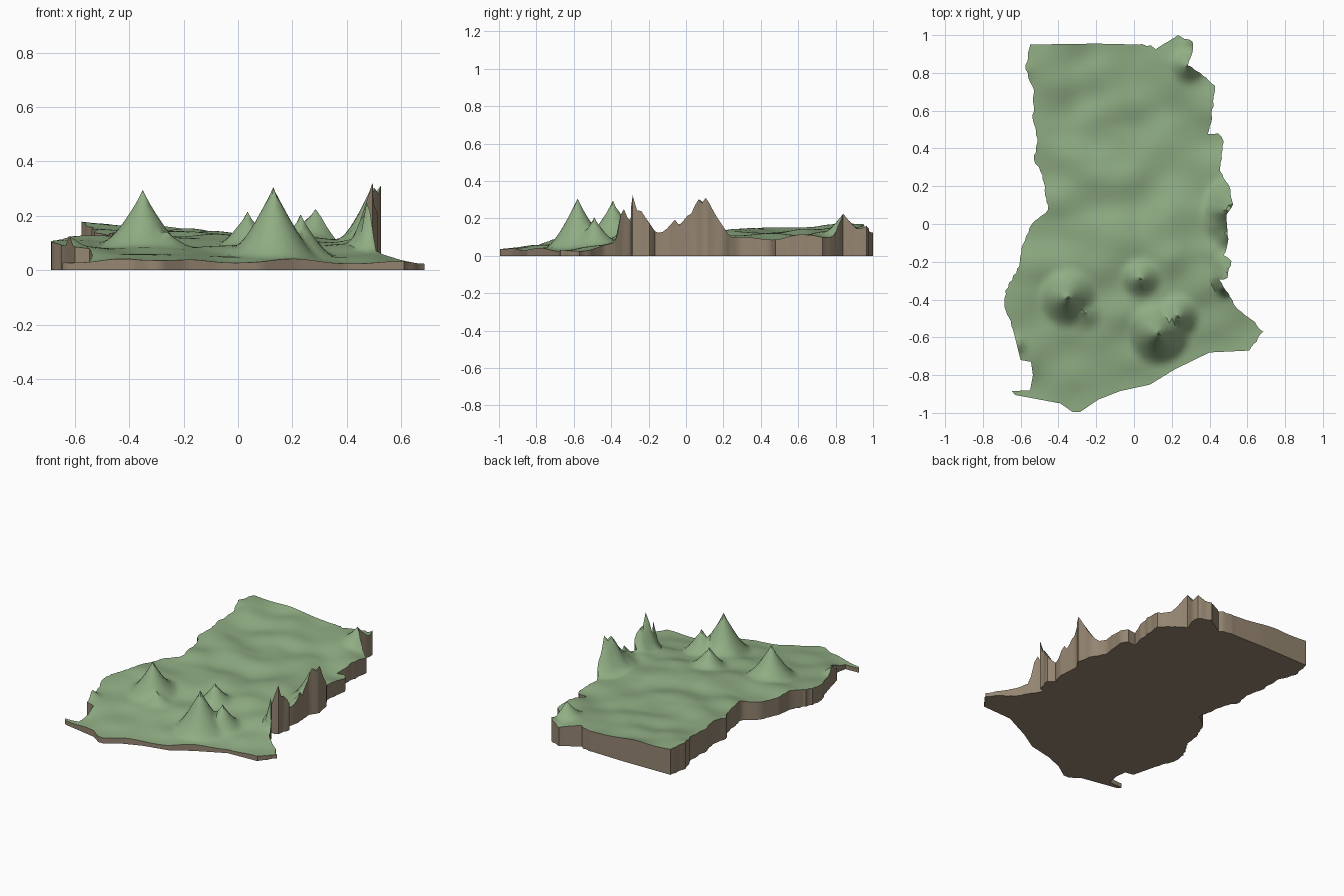
import bpy, bmesh, math, random
from mathutils import Vector, noise
from mathutils.geometry import delaunay_2d_cdt

if "Cube" in bpy.data.objects:
    bpy.data.objects.remove(bpy.data.objects["Cube"])

random.seed(4)

def material(name, rgb):
    m = bpy.data.materials.new(name)
    m.diffuse_color = (*rgb, 1)
    m.use_nodes = True
    m.node_tree.nodes["Principled BSDF"].inputs["Base Color"].default_value = m.diffuse_color
    return m

grass = material("grass green", (0.28, 0.42, 0.23))
earth = material("earth brown", (0.30, 0.235, 0.165))

# Coastline, clockwise from the back left corner
COAST = [(-.55, .95), (-.2, .955), (.02, .95), (.09, .945), (.115, .925), (.18, .965),
         (.23, 1.0), (.31, .965), (.31, .91), (.285, .84), (.365, .785), (.43, .73),
         (.41, .54), (.39, .475), (.445, .48), (.475, .435), (.455, .28), (.51, .185),
         (.525, .105), (.49, .05), (.50, -.08), (.475, -.165), (.515, -.195),
         (.495, -.285), (.45, -.295), (.485, -.35), (.54, -.44), (.62, -.505),
         (.685, -.57), (.61, -.67), (.40, -.68), (.215, -.77), (.085, -.85),
         (-.075, -.885), (-.19, -.93), (-.285, -.995), (-.325, -.995), (-.39, -.95),
         (-.63, -.905), (-.645, -.885), (-.55, -.88), (-.535, -.80), (-.545, -.73),
         (-.60, -.72), (-.64, -.56), (-.685, -.44), (-.68, -.35), (-.605, -.22),
         (-.59, -.11), (-.54, 0), (-.455, .075), (-.485, .26), (-.53, .34),
         (-.51, .45), (-.535, .55), (-.53, .71), (-.575, .82)]

# Ground levels, blended between these spots
LEVELS = [(-.6, -.9, .025), (-.3, -.98, .035), (0, -.86, .025), (.4, -.67, .025),
          (.67, -.57, .025), (-.35, -.75, .06), (0, -.68, .05), (.4, -.5, .05),
          (-.6, -.68, .09), (-.66, -.4, .11), (-.35, -.5, .09), (0, -.4, .09),
          (.35, -.3, .09), (-.55, -.1, .12), (-.2, -.1, .135), (.15, -.1, .12),
          (.45, -.1, .12), (-.45, .2, .13), (-.1, .3, .13), (.2, .2, .11),
          (.46, .3, .105), (-.5, .5, .145), (-.2, .55, .13), (.1, .6, .12),
          (.4, .52, .09), (.41, .7, .105), (-.52, .9, .165), (-.25, .9, .165),
          (.05, .92, .145), (.25, .95, .13)]

# Peaks: x, y, summit height, radius
PEAKS = [(.13, -.58, .305, .17), (-.35, -.39, .295, .16), (.23, -.49, .205, .12),
         (.035, -.29, .215, .11), (-.26, -.47, .14, .10), (.285, .84, .225, .10),
         (.482, -.335, .31, .05), (.494, -.288, .335, .09), (.503, -.235, .25, .09),
         (.52, .105, .32, .15), (.495, .07, .32, .13), (.493, .02, .23, .14),
         (.498, -.06, .20, .08), (-.57, .82, .18, .08), (-.62, -.64, .135, .06),
         (.31, .965, .16, .08)]

def ground(x, y):
    total = weight = 0
    for px, py, pz in LEVELS:
        w = 1 / (((x - px) ** 2 + (y - py) ** 2) + .006) ** 1.6
        total += w * pz
        weight += w
    wave = noise.noise(Vector((x * 5, y * 6, 1.7)))
    return total / weight + wave * .025 * min(1, max(.15, (y + .9) * 1.2))

def height(x, y):
    z = base = ground(x, y)
    for px, py, top, r in PEAKS:
        t = 1 - math.hypot(x - px, y - py) / r
        if t > 0:
            z = max(z, base + (top - base) * t ** 1.45)
    return max(z, .02)

# Resample the coast with a slight natural raggedness
coast = []
for i, a in enumerate(COAST):
    a, b = Vector(a), Vector(COAST[(i + 1) % len(COAST)])
    n = max(1, round((b - a).length / .022))
    side = Vector((-(b - a).y, (b - a).x)).normalized()
    rough = 0 if i < 2 or a.y < -.6 else .005
    for k in range(n):
        coast.append(a.lerp(b, k / n) + side * (random.uniform(-rough, rough) if k else 0))

def inside(x, y):
    hit = False
    for i, p in enumerate(coast):
        q = coast[i - 1]
        if (p.y > y) != (q.y > y) and x < (q.x - p.x) * (y - p.y) / (q.y - p.y) + p.x:
            hit = not hit
    return hit

# Interior points: staggered grid plus the summits
STEP = .025
points = list(coast)
spots = [(-.7 + STEP * (i + .5 * (j % 2)), -1 + STEP * j) for i in range(57) for j in range(81)]
spots += [p[:2] for p in PEAKS]
for x, y in spots:
    if inside(x, y) and min((c.x - x) ** 2 + (c.y - y) ** 2 for c in coast) > .009 ** 2:
        points.append(Vector((x, y)))
count = len(coast)
rim = [(i, (i + 1) % count) for i in range(count)]
flat, _, tris, *_ = delaunay_2d_cdt(points, rim, [], 1, 1e-5)

# Land surface
bm = bmesh.new()
verts = [bm.verts.new((p.x, p.y, height(p.x, p.y))) for p in flat]
for t in tris:
    bm.faces.new([verts[i] for i in t])
bmesh.ops.recalc_face_normals(bm, faces=bm.faces)
if sum(f.normal.z for f in bm.faces) < 0:
    bmesh.ops.reverse_faces(bm, faces=bm.faces)

# Cliff walls and flat underside
edges = [e for e in bm.edges if e.is_boundary]
result = bmesh.ops.extrude_edge_only(bm, edges=edges)["geom"]
for v in result:
    if isinstance(v, bmesh.types.BMVert):
        v.co.z = 0
for f in result:
    if isinstance(f, bmesh.types.BMFace):
        f.material_index = 1
bottom = bmesh.ops.contextual_create(bm, geom=[e for e in bm.edges if e.is_boundary])
for f in bottom["faces"]:
    f.material_index = 1
bmesh.ops.recalc_face_normals(bm, faces=bm.faces)

mesh = bpy.data.meshes.new("terrain")
bm.to_mesh(mesh)
bm.free()
mesh.materials.append(grass)
mesh.materials.append(earth)
land = bpy.data.objects.new("terrain", mesh)
bpy.context.collection.objects.link(land)
bpy.context.view_layer.objects.active = land
land.select_set(True)
bpy.ops.object.shade_smooth_by_angle(angle=math.radians(45))
